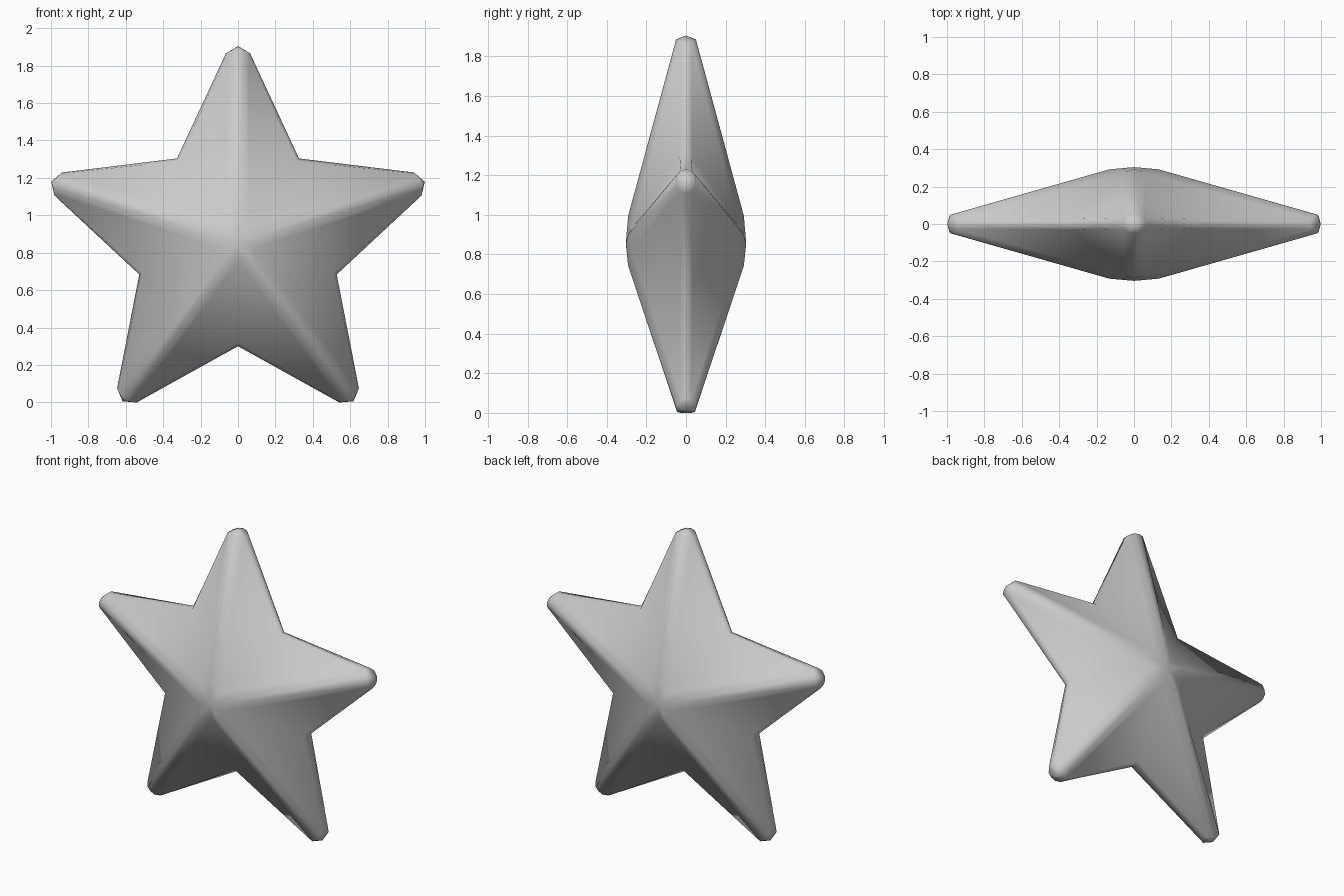
import bpy, bmesh
from math import sin, cos, pi, radians
from mathutils import Vector

if "Cube" in bpy.data.objects:
    bpy.data.objects.remove(bpy.data.objects["Cube"])

CENTRE_Z = 0.855
S, C = sin(radians(36)), cos(radians(36))

# One quarter of an arm in local (across, along, depth) coordinates
middle = (0, 0, 0.304)
tip = (0, 1.05, 0)
base = [(0, 0.14, 0.292)] + [(r * S, r * C, y) for r, y in
        ((0.094, 0.277), (0.537, 0.032), (0.555, 0))]
end = [(0, 1.03, 0.05), (0.032, 1.027, 0.045), (0.058, 1.015, 0.026), (0.065, 1.01, 0)]

faces = [(middle, base[0], base[1])]
for i in range(3):
    faces.append((base[i], base[i + 1], end[i + 1], end[i]))
    faces.append((end[i], end[i + 1], tip))

bm = bmesh.new()


def place(p, angle, side, front):
    u, v, y = p[0] * side, p[1], p[2] * front
    return Vector((u * cos(angle) + v * sin(angle), y,
                   CENTRE_Z - u * sin(angle) + v * cos(angle)))


# Five arms, mirrored across the ridge and front to back
for arm in range(5):
    for side in (1, -1):
        for front in (1, -1):
            for f in faces:
                bm.faces.new([bm.verts.new(place(p, arm * 2 * pi / 5, side, front)) for p in f])

bmesh.ops.remove_doubles(bm, verts=bm.verts, dist=0.0005)
bmesh.ops.recalc_face_normals(bm, faces=bm.faces)
for f in bm.faces:
    f.smooth = True

mesh = bpy.data.meshes.new("star")
bm.to_mesh(mesh)
bm.free()
star = bpy.data.objects.new("star", mesh)
bpy.context.collection.objects.link(star)
